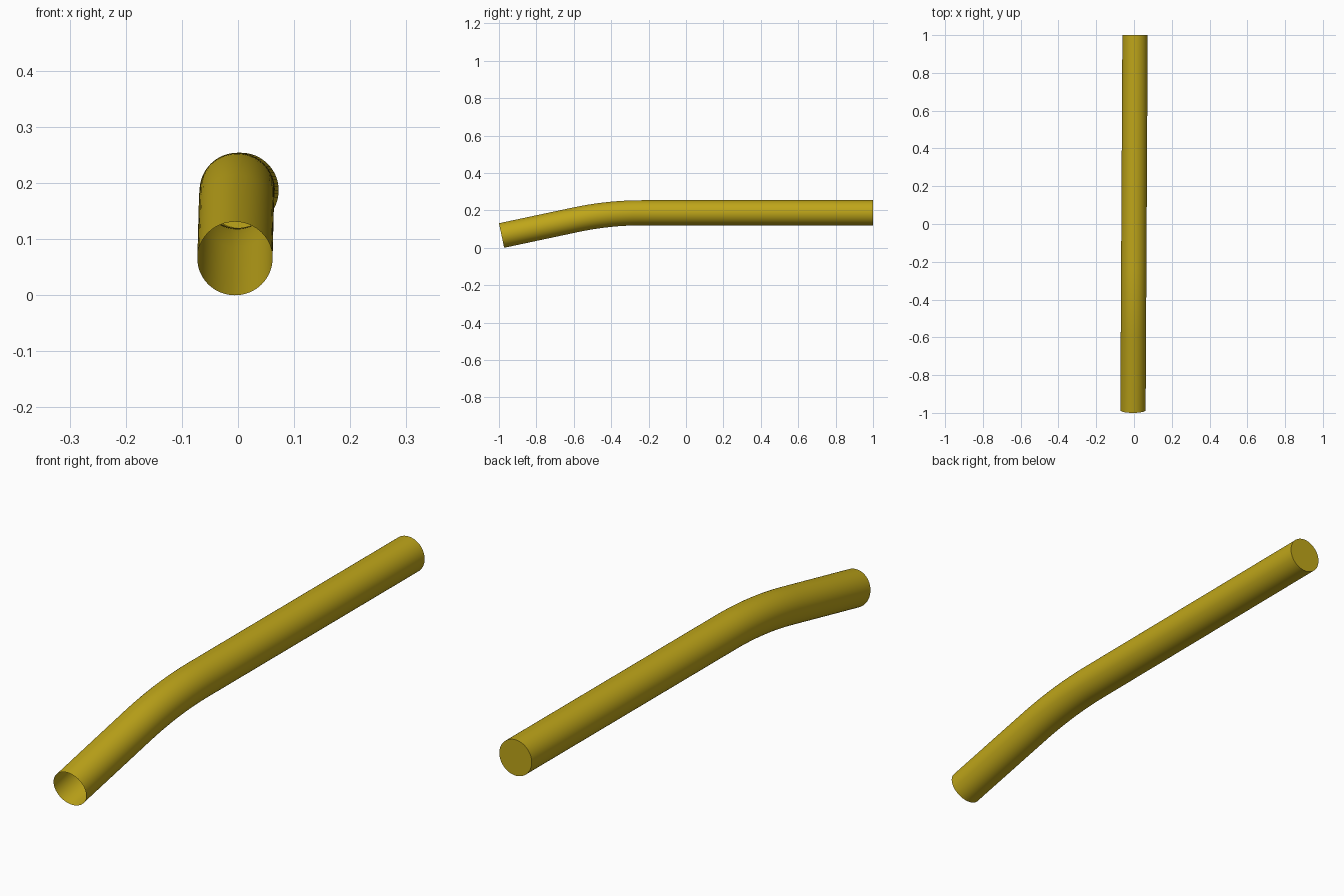
import bpy, bmesh, math
from mathutils import Vector

if "Cube" in bpy.data.objects:
    bpy.data.objects.remove(bpy.data.objects["Cube"])

R = 0.067                  # tube radius
SIDES = 64
TILT = math.radians(12)    # angle of the drooping front end
Z_TOP = 0.187              # centre height of the straight run
CORNER_Y, T = -0.414, 0.18 # bend corner and tangent length
BEND_R = T / math.tan(TILT / 2)
LEAN = 0.0055              # slight sideways drift along the length

# Centre line stations: (y, z, tilt)
stations = [(1.0, Z_TOP, 0.0)]
BEND_STEPS = 16
for i in range(BEND_STEPS + 1):
    a = TILT * i / BEND_STEPS
    stations.append((CORNER_Y + T - BEND_R * math.sin(a),
                     Z_TOP - BEND_R * (1 - math.cos(a)), a))
stations.append((-1 + R * math.sin(TILT), R * math.cos(TILT), TILT))

# Tube wall: rings swept along the centre line
bm = bmesh.new()
rings = []
for y, z, a in stations:
    up = Vector((0, -math.sin(a), math.cos(a)))
    centre = Vector((LEAN * y, y, z))
    ring = []
    for k in range(SIDES):
        t = 2 * math.pi * k / SIDES
        ring.append(bm.verts.new(centre + R * (Vector((math.cos(t), 0, 0)) + up * math.sin(t))))
    rings.append(ring)
for r0, r1 in zip(rings, rings[1:]):
    for k in range(SIDES):
        n = (k + 1) % SIDES
        bm.faces.new((r0[k], r0[n], r1[n], r1[k]))

# Closed back end; the front end stays open
bm.faces.new(rings[0])
bmesh.ops.recalc_face_normals(bm, faces=bm.faces)

mesh = bpy.data.meshes.new("bent_tube")
bm.to_mesh(mesh)
bm.free()
tube = bpy.data.objects.new("bent_tube", mesh)
bpy.context.collection.objects.link(tube)

# Dark yellow finish
mat = bpy.data.materials.new("dark_yellow")
mat.diffuse_color = (0.52, 0.38, 0.01, 1)
mat.use_nodes = True
mat.node_tree.nodes["Principled BSDF"].inputs["Base Color"].default_value = mat.diffuse_color
mesh.materials.append(mat)

bpy.context.view_layer.objects.active = tube
tube.select_set(True)
bpy.ops.object.shade_smooth_by_angle(angle=math.radians(30))
